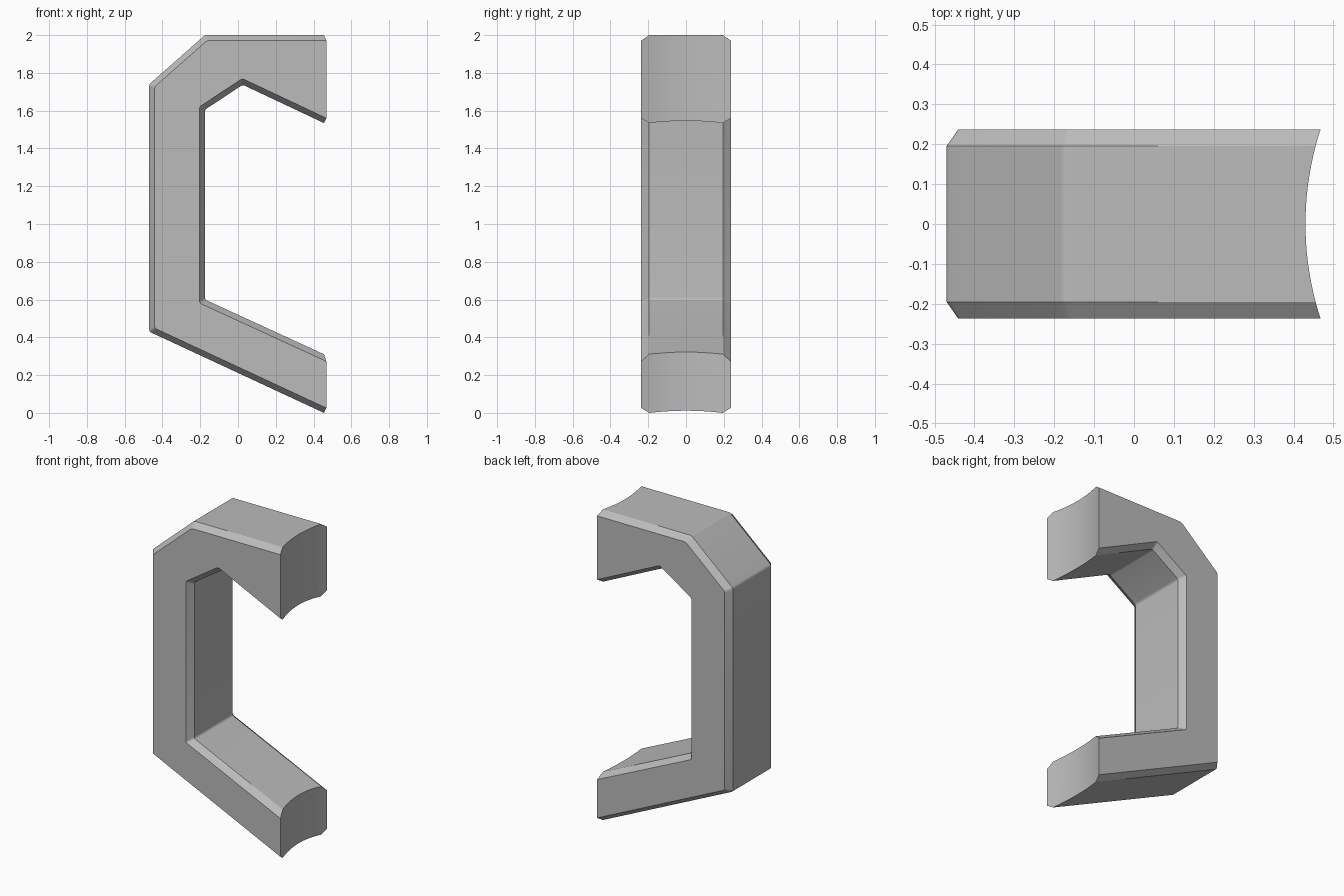
import bpy, bmesh, math
from mathutils import Vector

cube = bpy.data.objects.get("Cube")
if cube:
    bpy.data.objects.remove(cube)

HALF_FACE, HALF_BAND = 0.237, 0.195   # outer side faces, start of the chamfer
INSET = 0.029                         # chamfer inset of the side faces
CUT_R, CUT_X = 0.765, 1.195           # concave end surface
END = 0.7

grey = bpy.data.materials.new("grey")
grey.use_nodes = True
colour = (0.5, 0.5, 0.5, 1)
grey.diffuse_color = colour
grey.node_tree.nodes["Principled BSDF"].inputs["Base Color"].default_value = colour

# Handle outline (x, z), clockwise, running past the concave ends
outline = [Vector(p) for p in (
    (END, -0.114), (-0.47, 0.43), (-0.47, 1.74), (-0.175, 2.0), (END, 2.0),
    (END, 1.419), (0.025, 1.737), (-0.175, 1.605), (-0.175, 0.6), (END, 0.198))]


def inset(points, d):
    """Move every side of a clockwise outline inwards by d."""
    result = []
    for i, p in enumerate(points):
        a = (p - points[i - 1]).normalized()
        b = (points[(i + 1) % len(points)] - p).normalized()
        na, nb = Vector((a.y, -a.x)), Vector((b.y, -b.x))
        result.append(p + (na + nb) * d / (1 + na.dot(nb)))
    return result


def soften(points, r=0.012, steps=4):
    """Round the bends slightly, leaving the cut-off ends alone."""
    result = []
    for i, p in enumerate(points):
        if p.x > 0.5:
            result.append(p)
            continue
        a = p + (points[i - 1] - p).normalized() * r
        b = p + (points[(i + 1) % len(points)] - p).normalized() * r
        for k in range(steps + 1):
            t = k / steps
            result.append(a * (1 - t) ** 2 + p * 2 * t * (1 - t) + b * t * t)
    return result


# Handle body: chamfered slab lofted through four matching outlines
bm = bmesh.new()
band, face = soften(outline), soften(inset(outline, INSET))
layers = [(-HALF_FACE, face), (-HALF_BAND, band), (HALF_BAND, band), (HALF_FACE, face)]
rings = [[bm.verts.new((p.x, y, p.y)) for p in ring] for y, ring in layers]
for lower, upper in zip(rings, rings[1:]):
    for i in range(len(lower)):
        bm.faces.new((lower[i - 1], lower[i], upper[i], upper[i - 1]))
bm.faces.new(rings[0])
bm.faces.new(rings[-1][::-1])
bmesh.ops.recalc_face_normals(bm, faces=bm.faces)
mesh = bpy.data.meshes.new("handle")
bm.to_mesh(mesh)
bm.free()
mesh.materials.append(grey)
handle = bpy.data.objects.new("handle", mesh)
bpy.context.collection.objects.link(handle)

# Concave ends: cut with an upright cylinder
bpy.ops.mesh.primitive_cylinder_add(vertices=192, radius=CUT_R, depth=4,
                                    location=(CUT_X, 0, 1))
cutter = bpy.context.object
cutter.name = "end_cutter"
cutter.hide_render = True
cutter.data.materials.append(grey)
cut = handle.modifiers.new("concave_ends", 'BOOLEAN')
cut.operation, cut.solver, cut.object = 'DIFFERENCE', 'EXACT', cutter

bpy.ops.object.select_all(action='DESELECT')
handle.select_set(True)
bpy.context.view_layer.objects.active = handle
bpy.ops.object.modifier_apply(modifier=cut.name)
bpy.data.objects.remove(cutter)
bpy.ops.object.shade_smooth_by_angle(angle=math.radians(28))
